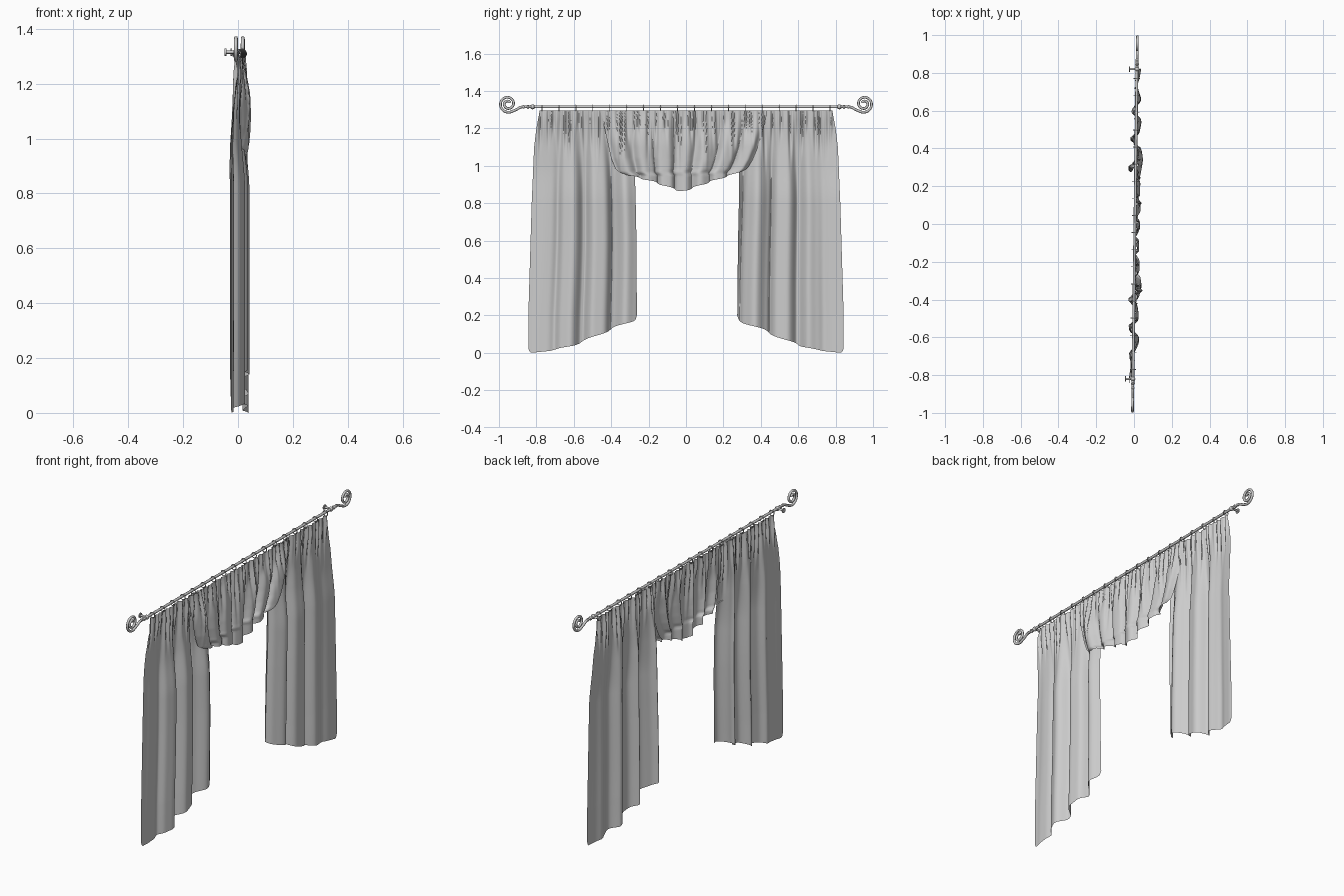
import bpy, bmesh
from math import sin, cos, pi, radians
from mathutils import Vector

if "Cube" in bpy.data.objects:
    bpy.data.objects.remove(bpy.data.objects["Cube"], do_unlink=True)

grey = bpy.data.materials.new("soft_grey")
grey.use_nodes = True
GREY = (0.6, 0.6, 0.6, 1)
grey.diffuse_color = GREY
grey.node_tree.nodes["Principled BSDF"].inputs["Base Color"].default_value = GREY

ROD_Z = 1.315
TOP = 1.295


def rod_x(y):
    """The rod runs very slightly askew."""
    return 0.005 + 0.013 * y


def smooth(a, b, t):
    t = min(max((t - a) / (b - a), 0), 1)
    return t * t * (3 - 2 * t)


def interp(points, t):
    """Piecewise linear lookup through (t, value) pairs."""
    for (a, va), (b, vb) in zip(points, points[1:]):
        if t <= b:
            return va + (vb - va) * max(t - a, 0) / (b - a)
    return points[-1][1]


def finish(obj, name):
    obj.name = name
    obj.data.materials.clear()
    obj.data.materials.append(grey)
    bpy.ops.object.select_all(action='DESELECT')
    obj.select_set(True)
    bpy.context.view_layer.objects.active = obj
    bpy.ops.object.shade_smooth_by_angle(angle=radians(50))
    return obj


def cloth(name, nu, nv, place):
    """Sheet of cloth; place(u, v) gives each point."""
    bm = bmesh.new()
    rows = [[bm.verts.new(place(i / nu, j / nv)) for i in range(nu + 1)]
            for j in range(nv + 1)]
    for a, b in zip(rows, rows[1:]):
        for i in range(nu):
            bm.faces.new((a[i], b[i], b[i + 1], a[i + 1]))
    bm.normal_update()
    if sum(f.normal.x for f in bm.faces) < 0:
        bmesh.ops.reverse_faces(bm, faces=bm.faces[:])
    mesh = bpy.data.meshes.new(name)
    bm.to_mesh(mesh)
    bm.free()
    obj = bpy.data.objects.new(name, mesh)
    bpy.context.collection.objects.link(obj)
    return finish(obj, name)


def gathers(y, z):
    """Fine pinched pleats of uneven length that die out below the heading."""
    reach = 1.04 + 0.08 * sin(41 * y) + 0.06 * sin(97 * y + 1)
    fade = smooth(reach, TOP - 0.04, z) * (1 - 0.35 * smooth(1.23, TOP, z))
    return 0.007 * fade * (sin(2 * pi * y / 0.037 + 2 * sin(19 * y))
                           + 0.5 * sin(2 * pi * y / 0.023 + 3 * z))


# Long side panels
OUTER = [(0, 0.843), (0.2, 0.843), (0.8, 0.825), (1.1, 0.812), (1.2, 0.8), (TOP, 0.782)]
INNER = [(0, 0.268), (0.6, 0.272), (1.0, 0.28), (TOP, 0.3)]
PANEL_HEM = [(0, 0.025), (0.008, 0.008), (0.025, 0), (0.2, 0.01), (0.4, 0.038),
             (0.55, 0.07), (0.78, 0.13), (0.96, 0.168), (0.985, 0.178), (1, 0.2)]


def make_panel(name, side, crest):
    def place(u, v):
        z = TOP + (interp(PANEL_HEM, u) - TOP) * v
        d = interp(OUTER, z) * (1 - u) + interp(INNER, z) * u
        ref = 0.84 + (0.27 - 0.84) * u
        phase = 2 * pi * (ref - crest + 0.006 * sin(4 * z + side)) / 0.155
        edge = (1 - smooth(0.62, 0.78, ref)) * smooth(0.18, 0.32, ref)
        hang = 1 - smooth(0.8, TOP, z)
        depth = 0.028 * (0.12 + 0.88 * edge) * (0.2 + 0.8 * hang)
        fold = depth * (cos(phase) + 0.15 * sin(2.7 * phase + side))
        d += 0.5 * depth * sin(phase) * edge
        # each panel is turned a little, one edge forward and one back
        turn = side * (0.018 * smooth(0.66, 0.82, ref) - 0.01 * (1 - smooth(0.27, 0.36, ref)))
        x = rod_x(side * d) + turn * (1 - smooth(0.8, TOP, z))
        x -= 0.006 * smooth(0.8, 1.0, z) * (1 - smooth(1.1, TOP, z))
        return Vector((x + fold + gathers(side * d, z), side * d, z))
    cloth(name, 170, 80, place)


make_panel("left_panel", 1, 0.37)
make_panel("right_panel", -1, 0.475)

# Short valance hanging over the panels, its two side edges cut differently
SWAG_RIGHT = [(0.95, 0.345), (0.965, 0.37), (1.04, 0.4), (1.15, 0.425), (1.25, 0.445), (TOP, 0.46)]
SWAG_LEFT = [(0.96, 0.3), (0.98, 0.325), (1.03, 0.355), (1.09, 0.38), (1.24, 0.425), (TOP, 0.435)]
SWAG_HEM = [(0, 0.985), (0.02, 0.962), (0.06, 0.95), (0.25, 0.918), (0.49, 0.864), (0.53, 0.868),
            (0.75, 0.918), (0.93, 0.955), (0.98, 0.968), (1, 0.99)]


def place_valance(u, v):
    z = TOP + (interp(SWAG_HEM, u) - TOP) * v
    y = interp(SWAG_LEFT, z) * u - interp(SWAG_RIGHT, z) * (1 - u)
    ref = (2 * u - 1) * 0.39
    phase = 2 * pi * (ref - 0.01) / 0.112
    drop = 1 - smooth(1.1, TOP, z)
    depth = 0.003 + 0.012 * drop
    x = rod_x(y) + 0.006 + 0.005 * drop
    x += (0.004 + 0.008 * drop) * smooth(0.24, 0.34, abs(y))
    x += depth * (cos(phase) + 0.15 * sin(2.3 * phase))
    y += 0.7 * depth * sin(phase) * (1 - smooth(0.33, 0.39, abs(ref)))
    return Vector((x + gathers(y, z), y, z))


cloth("valance", 190, 45, place_valance)


# Rod hardware helpers
def tube(name, points, radius):
    curve = bpy.data.curves.new(name, 'CURVE')
    curve.dimensions = '3D'
    curve.bevel_depth = radius
    curve.bevel_resolution = 2
    curve.use_fill_caps = True
    line = curve.splines.new('POLY')
    line.points.add(len(points) - 1)
    for p, co in zip(line.points, points):
        p.co = (*co, 1)
    obj = bpy.data.objects.new(name, curve)
    bpy.context.collection.objects.link(obj)
    bpy.ops.object.select_all(action='DESELECT')
    obj.select_set(True)
    bpy.context.view_layer.objects.active = obj
    bpy.ops.object.convert(target='MESH')
    return finish(bpy.context.object, name)


def ball(name, loc, scale):
    bpy.ops.mesh.primitive_uv_sphere_add(segments=14, ring_count=8, radius=1, location=loc)
    obj = bpy.context.object
    obj.scale = scale
    finish(obj, name)


tube("rod", [(rod_x(y), y, ROD_Z) for y in (-0.84, 0.84)], 0.0075)

# Curtain rings
for i in range(18):
    y = -0.77 + i * 1.54 / 17
    bpy.ops.mesh.primitive_torus_add(major_segments=20, minor_segments=6, major_radius=0.015,
                                     minor_radius=0.0025, location=(rod_x(y), y, ROD_Z - 0.006),
                                     rotation=(pi / 2, 0, 0))
    finish(bpy.context.object, "curtain_ring")

# Scroll finials and wall brackets at both ends
for side, label in ((1, "left"), (-1, "right")):
    path = [(0.83, ROD_Z), (0.87, ROD_Z), (0.885, 1.313), (0.9, 1.304), (0.912, 1.298)]
    for i in range(61):
        t = i / 60
        angle = radians(-125 + 640 * t)
        r = 0.047 - 0.036 * t
        path.append((0.952 + r * cos(angle), 1.331 + r * sin(angle)))
    tube(label + "_scroll", [(rod_x(side * d), side * d, z) for d, z in path], 0.007)
    for d, r in ((0.845, 0.011), (0.868, 0.009)):
        ball(label + "_knob", (rod_x(side * d), side * d, ROD_Z), (r, 0.007, r))

    y = side * 0.82
    x = rod_x(y)
    tube(label + "_bracket_stem", [(x - 0.04, y, ROD_Z), (x + 0.008, y, ROD_Z)], 0.006)
    tube(label + "_bracket_plate", [(x - 0.043, y, ROD_Z), (x - 0.037, y, ROD_Z)], 0.014)
    ball(label + "_bracket_cup", (x, y, ROD_Z), (0.013, 0.011, 0.013))
